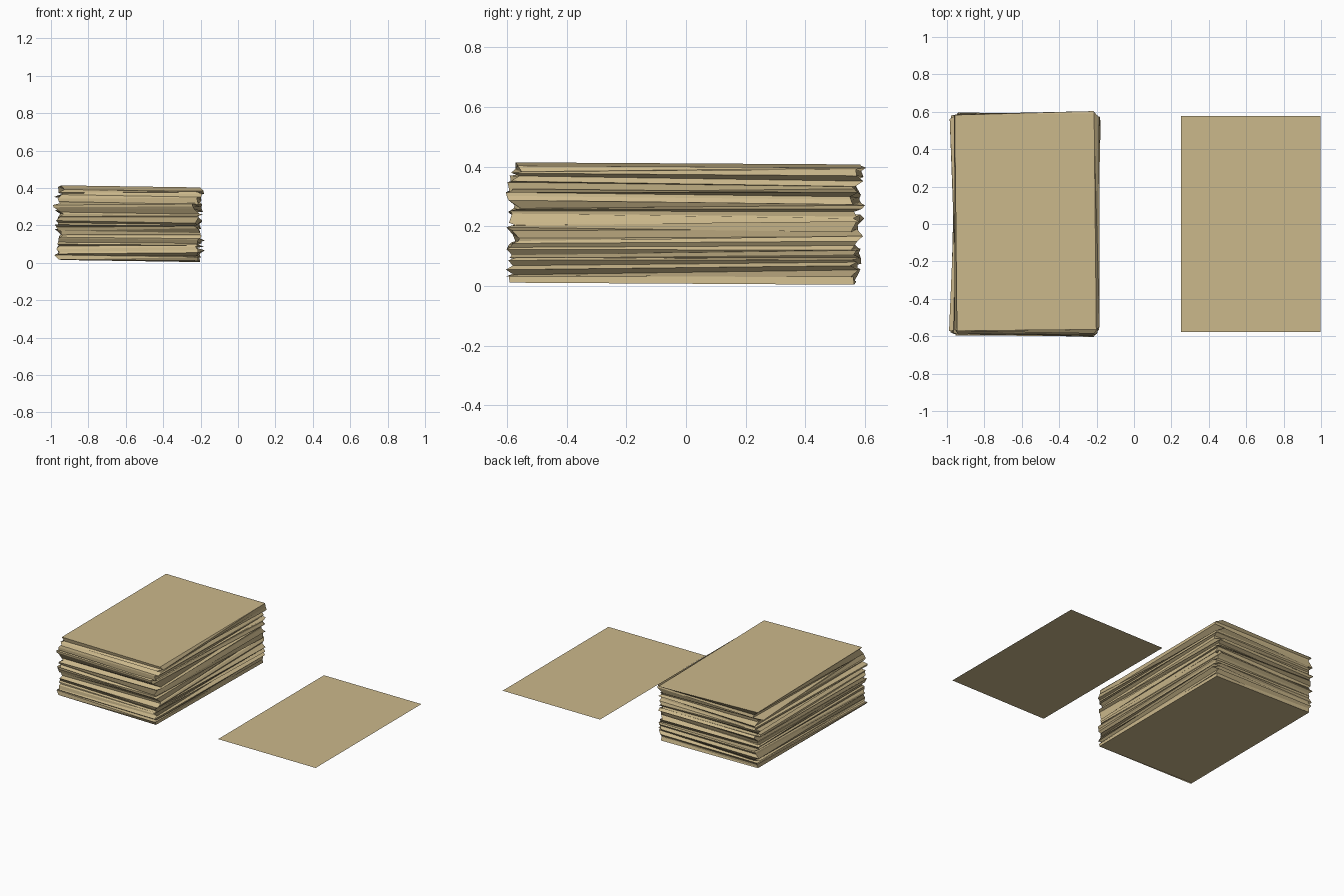
import bpy, bmesh, random
from mathutils import Matrix, Vector, Euler

if "Cube" in bpy.data.objects:
    bpy.data.objects.remove(bpy.data.objects["Cube"])

random.seed(7)
W, L = 0.745, 1.155        # sheet size
LAYERS = 36

paper = bpy.data.materials.new("tan paper")
paper.diffuse_color = (0.60, 0.48, 0.26, 1)
paper.use_nodes = True
paper.node_tree.nodes["Principled BSDF"].inputs["Base Color"].default_value = paper.diffuse_color


def finish(bm, name):
    me = bpy.data.meshes.new(name)
    bm.to_mesh(me)
    bm.free()
    me.materials.append(paper)
    ob = bpy.data.objects.new(name, me)
    bpy.context.collection.objects.link(ob)
    return ob


def sheet_verts(bm, loc, rot):
    m = Matrix.Translation(loc) @ Euler(rot).to_matrix().to_4x4()
    return [bm.verts.new(m @ Vector((sx * W / 2, sy * L / 2, 0)))
            for sx, sy in ((-1, -1), (1, -1), (1, 1), (-1, 1))]


# stack: slightly turned and tilted sheet outlines joined by ragged side walls
bm = bmesh.new()
rings = []
for i in range(LAYERS):
    z = 0.013 + 0.392 * i / (LAYERS - 1)
    end = i in (0, LAYERS - 1)
    j = random.uniform
    loc = (-0.58 + j(-0.012, 0.012), j(-0.016, 0.016), z)
    rot = (j(-0.016, 0.016), j(-0.02, 0.02), j(-0.045, 0.045))
    if end:
        s = 1 if i else -1
        loc = (-0.58, 0.01 * s, z)
        rot = (-0.006, 0.015, 0.01 * s)
    rings.append(sheet_verts(bm, loc, rot))
bm.faces.new(rings[0][::-1])
bm.faces.new(rings[-1])
for a, b in zip(rings, rings[1:]):
    for k in range(4):
        n = (k + 1) % 4
        bm.faces.new((a[k], a[n], b[n], b[k]))
finish(bm, "paper_stack")

# single loose sheet
bm = bmesh.new()
bm.faces.new(sheet_verts(bm, (0.625, 0, 0.032), (0, 0, 0)))
finish(bm, "loose_sheet")
